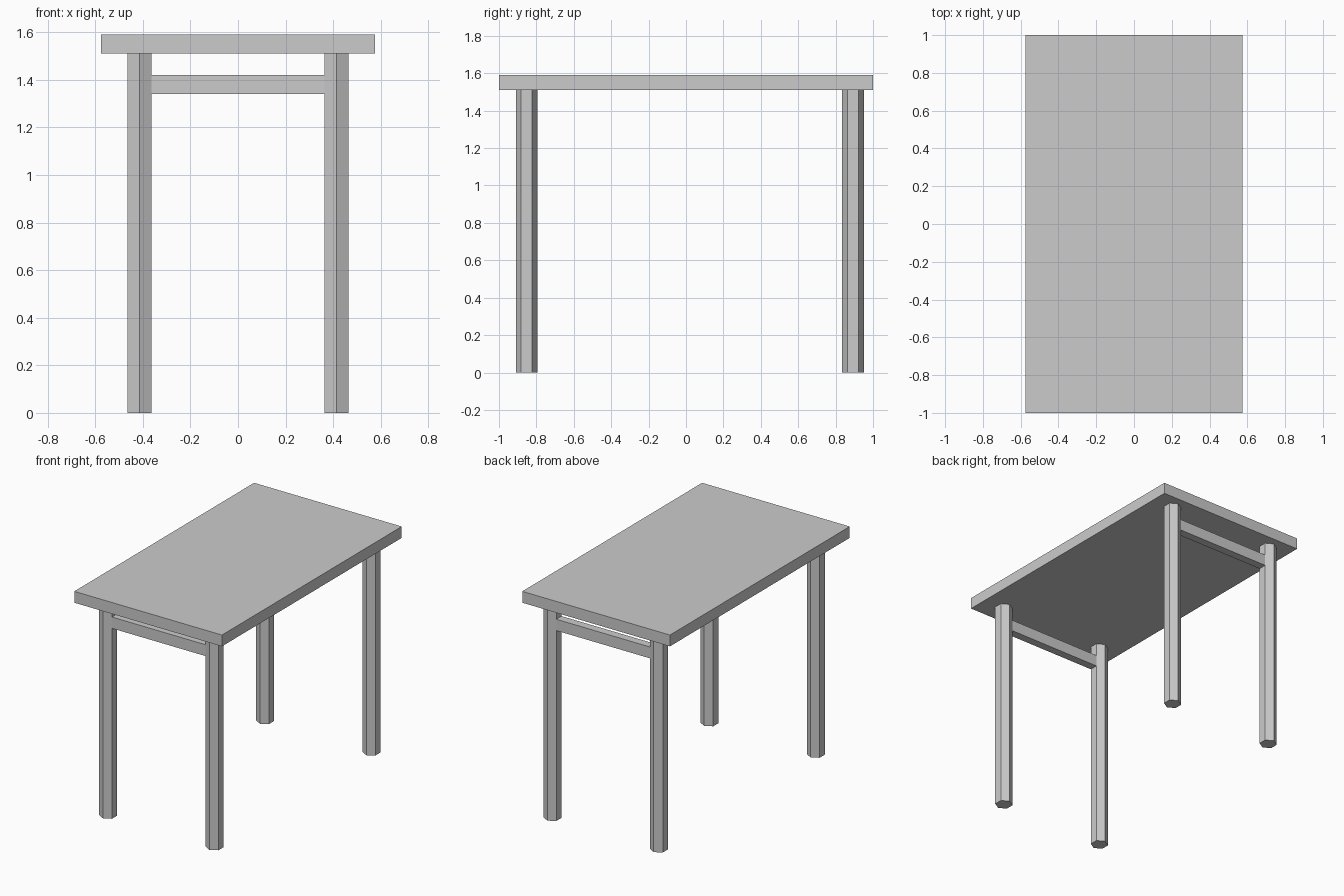
import bpy
from math import sqrt, pi

if "Cube" in bpy.data.objects:
    bpy.data.objects.remove(bpy.data.objects["Cube"])

LEG_X = 0.4145           # leg centres, left and right
LEG_R = 0.058            # hexagon corner radius
LEG_H = 1.51
ENDS = {"front": -0.852, "back": 0.893}   # leg centres along y


def box(name, lo, hi):
    bpy.ops.mesh.primitive_cube_add(size=1, location=[(a + b) / 2 for a, b in zip(lo, hi)])
    obj = bpy.context.object
    obj.name = name
    obj.scale = [b - a for a, b in zip(lo, hi)]
    bpy.ops.object.transform_apply(location=False, rotation=False, scale=True)
    return obj


# Table top
box("table_top", (-0.575, -1, LEG_H), (0.575, 1, 1.59))

flat = LEG_R * sqrt(3) / 2    # centre to flat side of a leg
for end, y in ENDS.items():
    # Six-sided legs, corners pointing along y
    for side, sx in (("left", -1), ("right", 1)):
        bpy.ops.mesh.primitive_cylinder_add(vertices=6, radius=LEG_R, depth=LEG_H,
                                            location=(sx * LEG_X, y, LEG_H / 2))
        bpy.context.object.name = f"{end}_{side}_leg"
    # Rail spanning the inner flat sides of the two legs
    inner = LEG_X - flat
    box(f"{end}_rail", (-inner, y - LEG_R / 2, 1.34), (inner, y + LEG_R / 2, 1.42))
